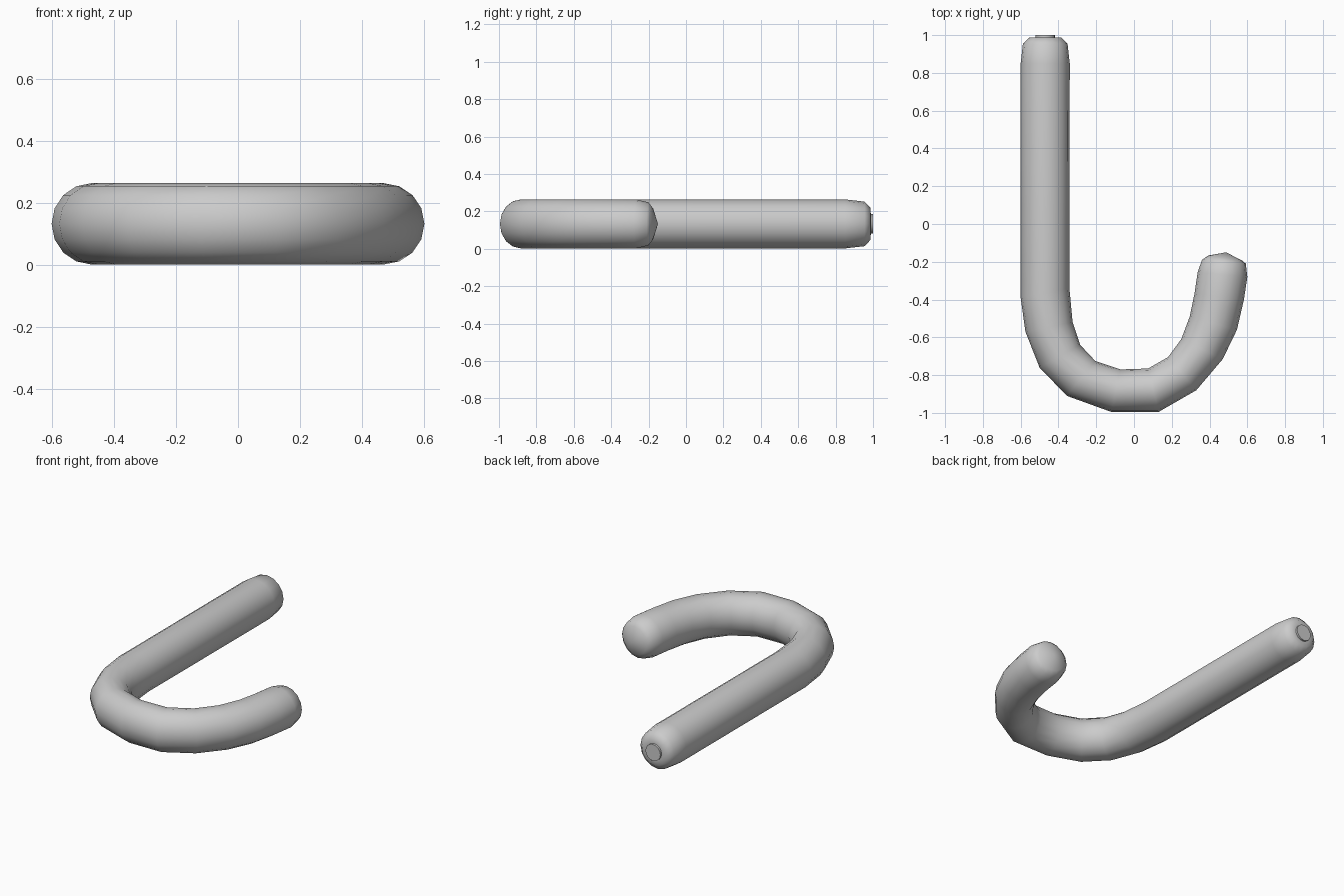
import bpy, bmesh, math
from mathutils import Vector

if "Cube" in bpy.data.objects:
    bpy.data.objects.remove(bpy.data.objects["Cube"])

SIDES = 16
MID_Z = 0.133
R = 0.131

# each section: outer xy, inner xy, half height
sections = [
    # small raised stud on the shaft end
    ((-0.522, 1.0), (-0.418, 1.0), 0.052),
    ((-0.522, 0.988), (-0.418, 0.988), 0.052),
    # rounded shaft end
    ((-0.555, 0.987), (-0.385, 0.987), 0.085),
    ((-0.588, 0.955), (-0.352, 0.955), 0.119),
    ((-0.600, 0.85), (-0.340, 0.85), R),
    # shaft into hook
    ((-0.600, -0.39), (-0.342, -0.34), R),
    ((-0.575, -0.57), (-0.325, -0.52), R),
    ((-0.500, -0.76), (-0.285, -0.64), R),
    ((-0.355, -0.91), (-0.205, -0.725), R),
    ((-0.120, -0.995), (-0.072, -0.77), R),
    ((0.130, -0.995), (0.075, -0.765), R),
    ((0.330, -0.88), (0.180, -0.705), R),
    ((0.470, -0.715), (0.250, -0.61), R),
    ((0.545, -0.56), (0.295, -0.49), R),
    ((0.582, -0.40), (0.320, -0.37), R),
    ((0.600, -0.28), (0.337, -0.255), R),
    # rounded hook tip
    ((0.592, -0.21), (0.360, -0.19), 0.115),
    ((0.572, -0.193), (0.392, -0.167), 0.088),
]

bm = bmesh.new()
rings = []
for outer, inner, h in sections:
    o, i = Vector((*outer, MID_Z)), Vector((*inner, MID_Z))
    c, half = (o + i) / 2, (o - i) / 2
    rings.append([bm.verts.new(c + half * math.cos(a) + Vector((0, 0, h * math.sin(a))))
                  for a in (2 * math.pi * k / SIDES for k in range(SIDES))])
for a, b in zip(rings, rings[1:]):
    for k in range(SIDES):
        n = (k + 1) % SIDES
        bm.faces.new((a[k], a[n], b[n], b[k]))
# flat stud face and pointed tip
bm.faces.new(rings[0])
tip = bm.verts.new((0.487, -0.15, MID_Z))
for k in range(SIDES):
    bm.faces.new((rings[-1][k], rings[-1][(k + 1) % SIDES], tip))
bmesh.ops.recalc_face_normals(bm, faces=bm.faces)

mesh = bpy.data.meshes.new("cane")
bm.to_mesh(mesh)
bm.free()
cane = bpy.data.objects.new("cane", mesh)
bpy.context.collection.objects.link(cane)
bpy.context.view_layer.objects.active = cane
cane.select_set(True)
bpy.ops.object.shade_smooth_by_angle(angle=math.radians(50))
